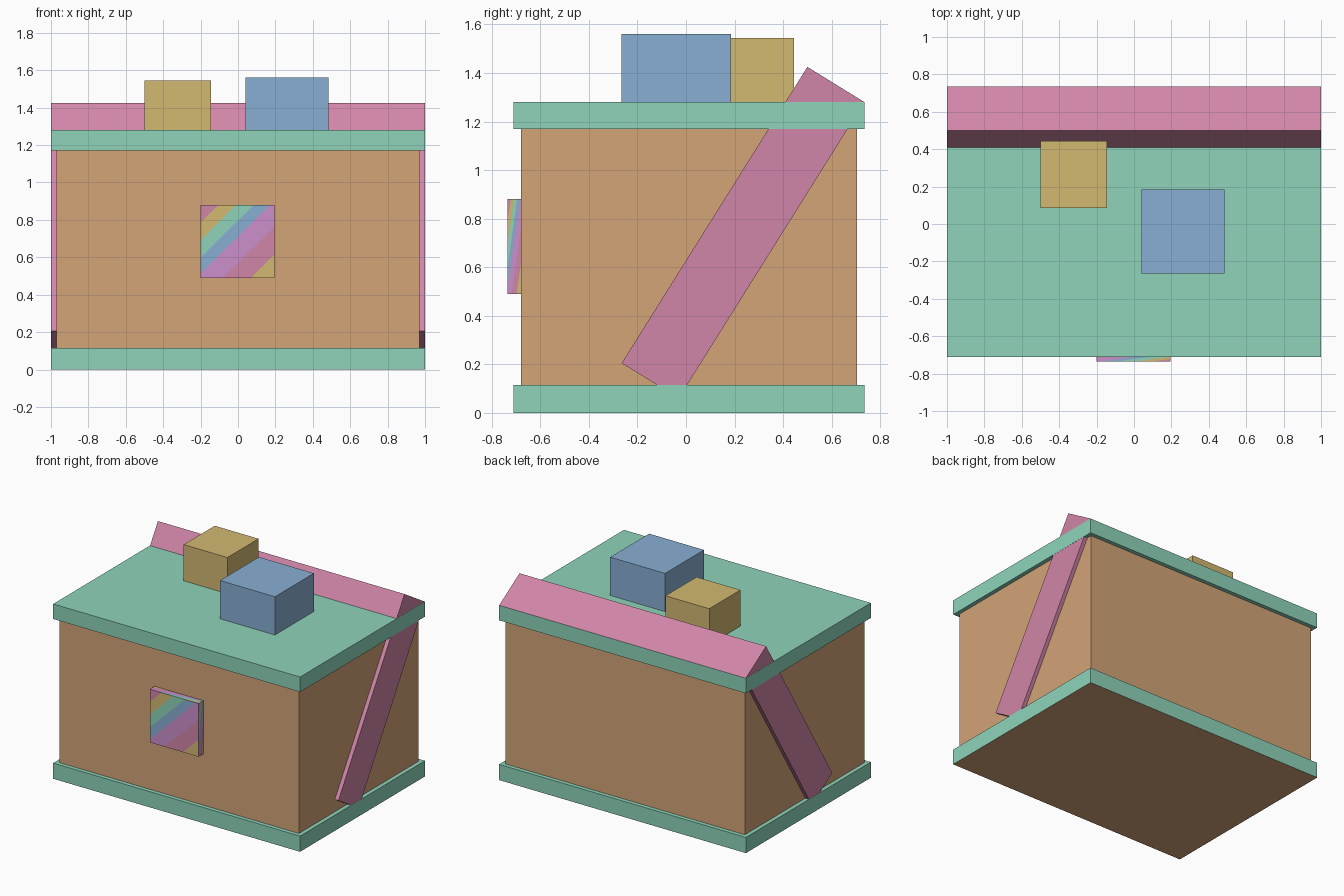
import bpy, bmesh
from mathutils import Vector

cube = bpy.data.objects.get("Cube")
if cube:
    bpy.data.objects.remove(cube, do_unlink=True)


def material(name, r, g, b):
    """Flat material from display colour values in 0..255."""
    lin = [((c / 255 + 0.055) / 1.055) ** 2.4 for c in (r, g, b)] + [1]
    mat = bpy.data.materials.new(name)
    mat.diffuse_color = lin
    mat.use_nodes = True
    bsdf = next(n for n in mat.node_tree.nodes if n.type == 'BSDF_PRINCIPLED')
    bsdf.inputs["Base Color"].default_value = lin
    return mat


mint = material("mint", 142, 212, 186)
brown = material("warm brown", 211, 164, 119)
pink = material("pink", 209, 134, 168)
sand = material("sand yellow", 210, 184, 113)
blue = material("soft blue", 137, 175, 211)
purple = material("lilac", 204, 144, 204)


def finish(bm, name, mats):
    mesh = bpy.data.meshes.new(name)
    bm.to_mesh(mesh)
    bm.free()
    for m in mats:
        mesh.materials.append(m)
    obj = bpy.data.objects.new(name, mesh)
    bpy.context.collection.objects.link(obj)
    return obj


def box(name, mat, low, high):
    low, high = Vector(low), Vector(high)
    bm = bmesh.new()
    bmesh.ops.create_cube(bm, size=1)
    bmesh.ops.scale(bm, vec=high - low, verts=bm.verts)
    bmesh.ops.translate(bm, vec=(low + high) / 2, verts=bm.verts)
    return finish(bm, name, [mat])


# Crate body between two overhanging slabs
box("crate_body", brown, (-0.97, -0.68, 0.02), (0.97, 0.705, 1.2))
base = box("base_slab", mint, (-1, -0.71, 0), (1, 0.735, 0.115))
box("top_slab", mint, (-1, -0.71, 1.17), (1, 0.735, 1.28))

# Brown underside of the base
base.data.materials.append(brown)
for p in base.data.polygons:
    if p.normal.z < -0.5:
        p.material_index = 1

# Slanted strap running through the whole width
profile = [(-0.265, 0.205), (-0.03, 0.06), (0.735, 1.28), (0.5, 1.425)]
bm = bmesh.new()
side = bm.faces.new([bm.verts.new((-0.999, y, z)) for y, z in profile])
ext = bmesh.ops.extrude_face_region(bm, geom=[side])
bmesh.ops.translate(bm, vec=(1.998, 0, 0),
                    verts=[v for v in ext["geom"] if isinstance(v, bmesh.types.BMVert)])
bmesh.ops.recalc_face_normals(bm, faces=bm.faces)
finish(bm, "slanted_strap", [pink])

# Small blocks on top
box("sand_block", sand, (-0.5, 0.085, 1.28), (-0.145, 0.445, 1.545))
box("blue_block", blue, (0.04, -0.265, 1.28), (0.485, 0.185, 1.56))

# Front plate: every side is cut into the same diagonal stripes
x0, x1, y0, y1, z0, z1 = -0.2, 0.195, -0.735, -0.68, 0.49, 0.88
stripe_mats = [pink, sand, mint, blue, purple]
stripe_order = [0, 1, 2, 3, 4, 0, 1]
cuts = [0.12, 0.24, 0.36, 0.47, 0.65, 0.84]
right, back, down = Vector((x1 - x0, 0, 0)), Vector((0, y1 - y0, 0)), Vector((0, 0, z0 - z1))
sides = [
    (Vector((x0, y0, z1)), right, down),
    (Vector((x1, y1, z1)), -right, down),
    (Vector((x1, y0, z1)), back, down),
    (Vector((x0, y1, z1)), -back, down),
    (Vector((x1, y0, z1)), -right, back),
    (Vector((x0, y0, z0)), right, back),
]
plate = bmesh.new()
for start, u, v in sides:
    outward = v.cross(u)
    bm = bmesh.new()
    corners = [start, start + v, start + u + v, start + u]
    bm.faces.new([bm.verts.new(c) for c in corners])
    # Distance across the stripes, from 0 at the start corner to 1 opposite
    across = (u / u.length_squared + v / v.length_squared) / 2
    for t in cuts:
        bmesh.ops.bisect_plane(bm, geom=bm.verts[:] + bm.edges[:] + bm.faces[:],
                               plane_co=start + (u + v) * t, plane_no=across)
    for f in bm.faces:
        t = (f.calc_center_median() - start).dot(across)
        nf = plate.faces.new([plate.verts.new(w.co) for w in f.verts])
        nf.material_index = stripe_order[sum(t > c for c in cuts)]
        nf.normal_update()
        if nf.normal.dot(nf.calc_center_median() - Vector(((x0 + x1) / 2, (y0 + y1) / 2, (z0 + z1) / 2))) < 0:
            nf.normal_flip()
    bm.free()
bmesh.ops.remove_doubles(plate, verts=plate.verts, dist=0.0001)
finish(plate, "striped_plate", stripe_mats)
